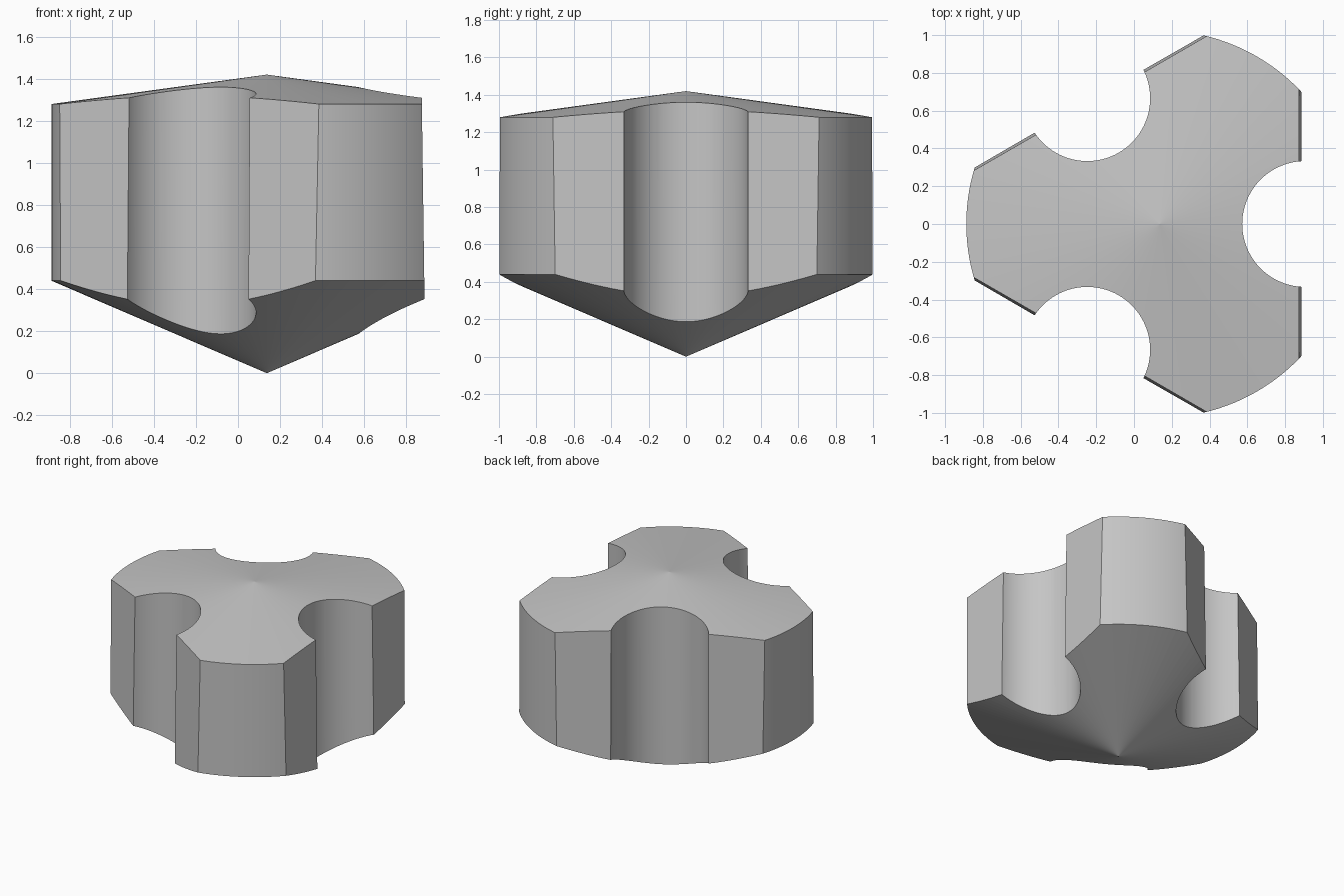
import bpy
import bmesh
from math import radians
from mathutils import Matrix, Vector

if "Cube" in bpy.data.objects:
    bpy.data.objects.remove(bpy.data.objects["Cube"], do_unlink=True)

AXIS_X = 0.137        # turning axis of the body
RADIUS = 1.025
SEGMENTS = 144
FLAT_DIST, FLAT_DRAFT = 0.755, 0.0137   # flat distance at z = 0, inward slope
GROOVE_DIST, GROOVE_RADIUS = 0.769, 0.333

grey = bpy.data.materials.new("light_grey")
grey.use_nodes = True
colour = (0.56, 0.56, 0.56, 1)
grey.diffuse_color = colour
grey.node_tree.nodes["Principled BSDF"].inputs["Base Color"].default_value = colour

turns = [Matrix.Rotation(radians(120 * i), 4, "Z") for i in range(3)]


def make_object(name, bm):
    bmesh.ops.recalc_face_normals(bm, faces=bm.faces)
    mesh = bpy.data.meshes.new(name)
    bm.to_mesh(mesh)
    bm.free()
    mesh.materials.append(grey)
    obj = bpy.data.objects.new(name, mesh)
    obj.location.x = AXIS_X
    bpy.context.collection.objects.link(obj)
    return obj


# Turned body: cylinder with conical top and bottom
bm = bmesh.new()
profile = [(0, 0), (RADIUS, 0.44), (RADIUS, 1.28), (0, 1.42)]
points = [bm.verts.new((r, 0, z)) for r, z in profile]
edges = [bm.edges.new(pair) for pair in zip(points, points[1:])]
bmesh.ops.spin(bm, geom=points + edges, axis=(0, 0, 1), cent=(0, 0, 0),
               angle=radians(360), steps=SEGMENTS)
bmesh.ops.remove_doubles(bm, verts=bm.verts, dist=0.0005)

# Three slightly drafted flats, sliced off and capped
for turn in turns:
    bmesh.ops.bisect_plane(bm, geom=bm.verts[:] + bm.edges[:] + bm.faces[:], dist=1e-5,
                           plane_co=turn @ Vector((FLAT_DIST, 0, 0)),
                           plane_no=turn @ Vector((1, 0, FLAT_DRAFT)), clear_outer=True)
    rim = [e for e in bm.edges if e.is_boundary]
    bmesh.ops.holes_fill(bm, edges=rim, sides=0)
body = make_object("knob_body", bm)

# Three round grooves
cutters = []
for turn in turns:
    bm = bmesh.new()
    bmesh.ops.create_cone(bm, cap_ends=True, segments=96, radius1=GROOVE_RADIUS,
                          radius2=GROOVE_RADIUS, depth=3,
                          matrix=turn @ Matrix.Translation((GROOVE_DIST, 0, 0.7)))
    cutter = make_object("groove_cutter", bm)
    cutter.hide_render = True
    cutters.append(cutter)
    mod = body.modifiers.new(cutter.name, "BOOLEAN")
    mod.operation = "DIFFERENCE"
    mod.solver = "EXACT"
    mod.object = cutter

for obj in bpy.context.selected_objects:
    obj.select_set(False)
bpy.context.view_layer.objects.active = body
body.select_set(True)
for name in [m.name for m in body.modifiers]:
    bpy.ops.object.modifier_apply(modifier=name)
for cutter in cutters:
    bpy.data.objects.remove(cutter, do_unlink=True)

# Smooth round sides; the fine cone facets stay crisp up to the tips
bpy.ops.object.shade_smooth_by_angle(angle=radians(25))
for face in body.data.polygons:
    if abs(face.normal.z) > 0.5:
        face.use_smooth = False
